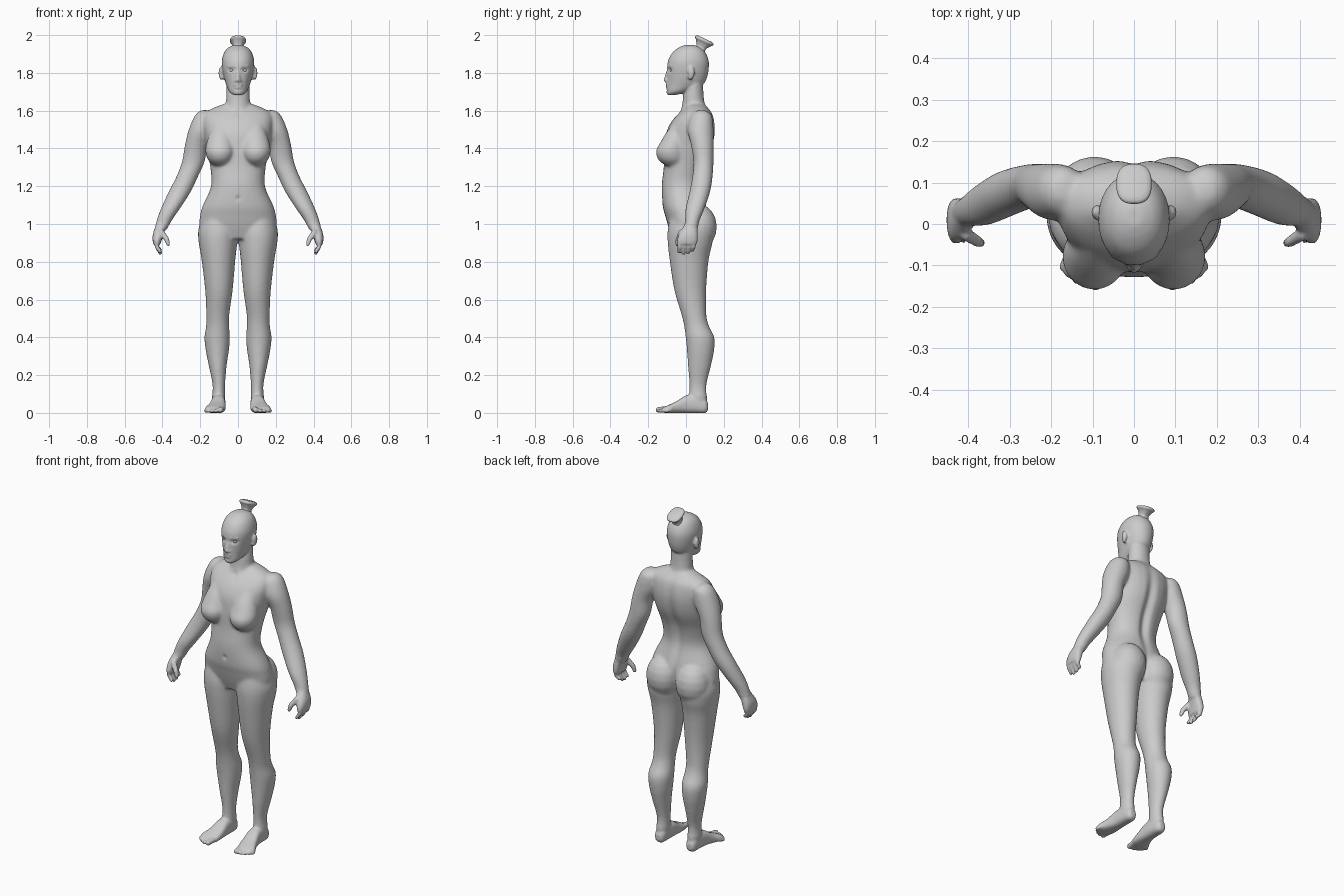
import bpy, bmesh
from math import sin, cos, pi, exp, radians
from mathutils import Vector, Matrix

bm = bmesh.new()


def loft(rows, axis='z', n=2.0, mirror=False, target=None, seg=28, sub=4):
    """Closed tube through rows (position, min_a, max_a, min_b, max_b)."""
    target = target or bm
    fine = []
    for i in range(len(rows) - 1):
        p = [rows[max(i - 1, 0)], rows[i], rows[i + 1], rows[min(i + 2, len(rows) - 1)]]
        for k in range(sub):
            t = k / sub
            fine.append([0.5 * (2 * b + (c - a) * t + (2 * a - 5 * b + 4 * c - d) * t * t
                                + (3 * b - a - 3 * c + d) * t ** 3) for a, b, c, d in zip(*p)])
    fine.append(rows[-1])
    circle = []
    for j in range(seg):
        c, q = cos(2 * pi * j / seg), sin(2 * pi * j / seg)
        circle.append((abs(c) ** (2 / n) * (1 if c > 0 else -1), abs(q) ** (2 / n) * (1 if q > 0 else -1)))
    for s in ((1, -1) if mirror else (1,)):
        rings = []
        for h, a0, a1, b0, b1 in fine:
            ring = []
            for u, w in circle:
                a = (a0 + a1) / 2 + u * (a1 - a0) / 2
                b = (b0 + b1) / 2 + w * (b1 - b0) / 2
                ring.append(target.verts.new((s * a, b, h) if axis == 'z' else (s * a, h, b)))
            rings.append(ring)
        for r0, r1 in zip(rings, rings[1:]):
            for j in range(seg):
                k = (j + 1) % seg
                target.faces.new((r0[j], r0[k], r1[k], r1[j]))
        target.faces.new(rings[0][::-1])
        target.faces.new(rings[-1])


def ball(center, radii, mirror=False, seg=20, rings=9):
    """Ellipsoid made of a few lofted rings."""
    (x, y, z), (rx, ry, rz) = center, radii
    rows = []
    for i in range(rings):
        t = -1.42 + 2.84 * i / (rings - 1)
        c = cos(t)
        rows.append((z + rz * sin(t), x - rx * c, x + rx * c, y - ry * c, y + ry * c))
    loft(rows, mirror=mirror, seg=seg, sub=1)


def digit(points, r0, r1, mirror=True):
    """Chain of balls along a path, for fingers, toes and ridges."""
    steps = 5
    total = steps * (len(points) - 1)
    for i in range(len(points) - 1):
        for k in range(steps + 1):
            r = r0 + (r1 - r0) * (i * steps + k) / total
            ball(Vector(points[i]).lerp(Vector(points[i + 1]), k / steps), (r, r, r), mirror, 10, 6)


def make_object(name, b):
    bmesh.ops.recalc_face_normals(b, faces=b.faces)
    me = bpy.data.meshes.new(name)
    b.to_mesh(me)
    b.free()
    ob = bpy.data.objects.new(name, me)
    bpy.context.collection.objects.link(ob)
    for f in me.polygons:
        f.use_smooth = True
    return ob


# torso: height, half width, front, back
torso = [(.92, .12, -.07, .09), (.98, .2, -.092, .12), (1.05, .2, -.112, .118), (1.1, .186, -.124, .108),
         (1.2, .143, -.129, .085), (1.3, .147, -.118, .1), (1.4, .165, -.115, .14), (1.48, .178, -.106, .155),
         (1.54, .185, -.078, .152), (1.585, .175, -.04, .14), (1.615, .13, -.01, .118), (1.635, .075, 0, .1)]
loft([(z, -w, w, f, b) for z, w, f, b in torso], n=2.2)
# neck
neck = [(1.5, .085, -.05, .12), (1.57, .08, -.045, .12), (1.62, .068, -.023, .105),
        (1.68, .062, -.015, .094), (1.76, .06, 0, .09)]
loft([(z, -w, w, f, b) for z, w, f, b in neck])
# breasts and buttocks
loft([(1.31, .06, .13, -.11, -.02), (1.34, .03, .16, -.147, 0), (1.385, .018, .173, -.159, 0),
      (1.43, .022, .167, -.137, 0), (1.48, .03, .15, -.108, 0), (1.53, .05, .13, -.07, 0)], mirror=True)
ball((.095, .068, .985), (.1, .096, .12), True)
# legs
loft([(1.06, .04, .18, -.08, .1), (.97, .0, .21, -.097, .14), (.9, .004, .208, -.097, .14),
      (.81, .014, .193, -.087, .12), (.65, .028, .174, -.062, .107), (.52, .046, .168, -.024, .108),
      (.46, .047, .169, -.01, .122), (.4, .043, .178, -.002, .15), (.33, .048, .171, .005, .149),
      (.25, .06, .155, .01, .133), (.15, .068, .135, .018, .109), (.08, .068, .137, .018, .111),
      (.02, .075, .13, .03, .11)], mirror=True)
# feet and toes
loft([(.117, .088, .118, .015, .05), (.1, .073, .132, -.001, .075), (.05, .067, .138, -.001, .095),
      (0, .066, .143, -.001, .092), (-.05, .065, .157, -.001, .062), (-.09, .068, .174, -.001, .043),
      (-.12, .08, .168, .001, .03)], axis='y', n=2.6, mirror=True)
for x0, x1, tip, r in ((.085, .093, -.146, .016), (.111, .119, -.145, .0115), (.13, .14, -.134, .011),
                       (.147, .158, -.121, .0105), (.162, .172, -.104, .01)):
    digit([(x0, -.08, r + .006), (x1, tip, r)], r, r)
# arms
loft([(1.603, .16, .195, .06, .1), (1.575, .12, .228, .025, .137), (1.5, .12, .261, .008, .146),
      (1.42, .16, .281, .026, .146), (1.33, .176, .297, .04, .146), (1.25, .212, .327, .033, .141),
      (1.17, .25, .368, .018, .128), (1.08, .308, .409, -.003, .098), (1.02, .349, .431, -.006, .073),
      (.97, .378, .441, -.01, .06)], mirror=True)
# palms, fingers and thumbs
loft([(1.0, .372, .432, -.005, .06), (.95, .393, .45, -.035, .062), (.915, .404, .452, -.047, .062),
      (.893, .41, .448, -.046, .056)], n=2.4, mirror=True)
for y, tip in ((-.036, .854), (-.01, .846), (.017, .849), (.043, .862)):
    digit([(.432, y, .91), (.43, y * .95, .88), (.412, y * .9 - .004, tip)], .0125, .0105)
digit([(.405, -.025, .955), (.378, -.042, .92), (.37, -.046, .893)], .017, .0115)
# head: height, half width, front, back
head = [(1.683, .022, -.097, -.055), (1.70, .046, -.101, .01), (1.74, .064, -.101, .09), (1.78, .076, -.1, .113),
        (1.83, .085, -.1, .121), (1.87, .085, -.093, .119), (1.91, .072, -.07, .102), (1.935, .05, -.037, .077),
        (1.948, .02, -.005, .04)]
loft([(z, -w, w, f, b) for z, w, f, b in head], n=2.1)
# nose, nostrils, brows, lips, chin and ears
digit([(0, -.093, 1.815), (0, -.108, 1.763)], .009, .012, False)
ball((.011, -.1, 1.758), (.009, .012, .008), True)
digit([(.014, -.092, 1.833), (.05, -.077, 1.836)], .009, .007)
ball((0, -.097, 1.736), (.024, .013, .006))
ball((0, -.096, 1.724), (.021, .013, .007))
ball((0, -.09, 1.698), (.022, .014, .015))
ball((.091, .028, 1.8), (.012, .018, .033), True)
ball((.087, .022, 1.778), (.012, .012, .016), True)

# fuse every part into one skin
body = make_object("body", bm)
bpy.context.view_layer.objects.active = body
body.select_set(True)
fuse = body.modifiers.new("fuse", 'REMESH')
fuse.mode = 'VOXEL'
fuse.voxel_size = .0065
fuse.use_smooth_shade = True
bpy.ops.object.modifier_apply(modifier="fuse")

# strong blending on trunk and limbs only
soft = body.vertex_groups.new(name="soft")
soft.add([v.index for v in body.data.vertices
          if .1 < v.co.z < 1.67 and not (abs(v.co.x) > .33 and v.co.z < 1.0)], 1, 'REPLACE')
blend = body.modifiers.new("blend", 'SMOOTH')
blend.iterations = 18
blend.vertex_group = "soft"
bpy.ops.object.modifier_apply(modifier="blend")

# shallow carving: side, x, z, x spread, z spread, shift in y
carving = [(-1, .034, 1.815, .017, .011, .012), (-1, 0, 1.73, .02, .003, .005), (-1, 0, 1.135, .01, .012, .008),
           (-1, 0, 1.595, .012, .014, .006), (1, 0, 1.32, .025, .2, -.022), (1, 0, .97, .014, .07, -.02)]
for v in body.data.vertices:
    x, y, z = v.co
    if abs(x) < .1 and z > .8:
        for side, cx, cz, sx, sz, d in carving:
            if (side < 0 and y < -.02) or (side > 0 and y > .04):
                y += d * exp(-((abs(x) - cx) / sx) ** 2 - ((z - cz) / sz) ** 2)
        v.co.y = y
finish = body.modifiers.new("finish", 'SMOOTH')
finish.iterations = 2
bpy.ops.object.modifier_apply(modifier="finish")

# eyes
for side, s in (("left", 1), ("right", -1)):
    b = bmesh.new()
    bmesh.ops.create_uvsphere(b, u_segments=20, v_segments=12, radius=.0125,
                              matrix=Matrix.Translation((s * .034, -.073, 1.815)))
    make_object(side + "_eye", b)

# hair bun, tilted backwards
b = bmesh.new()
bun = [(-.075, .04, .037), (-.045, .025, .026), (-.02, .032, .04), (-.006, .042, .052), (.003, .04, .05), (.008, .03, .04)]
loft([(z, -w, w, -d, d) for z, w, d in bun], n=2.6, target=b)
hair = make_object("hair_bun", b)
hair.location = (0, .098, 1.973)
hair.rotation_euler = (radians(-25), 0, 0)
